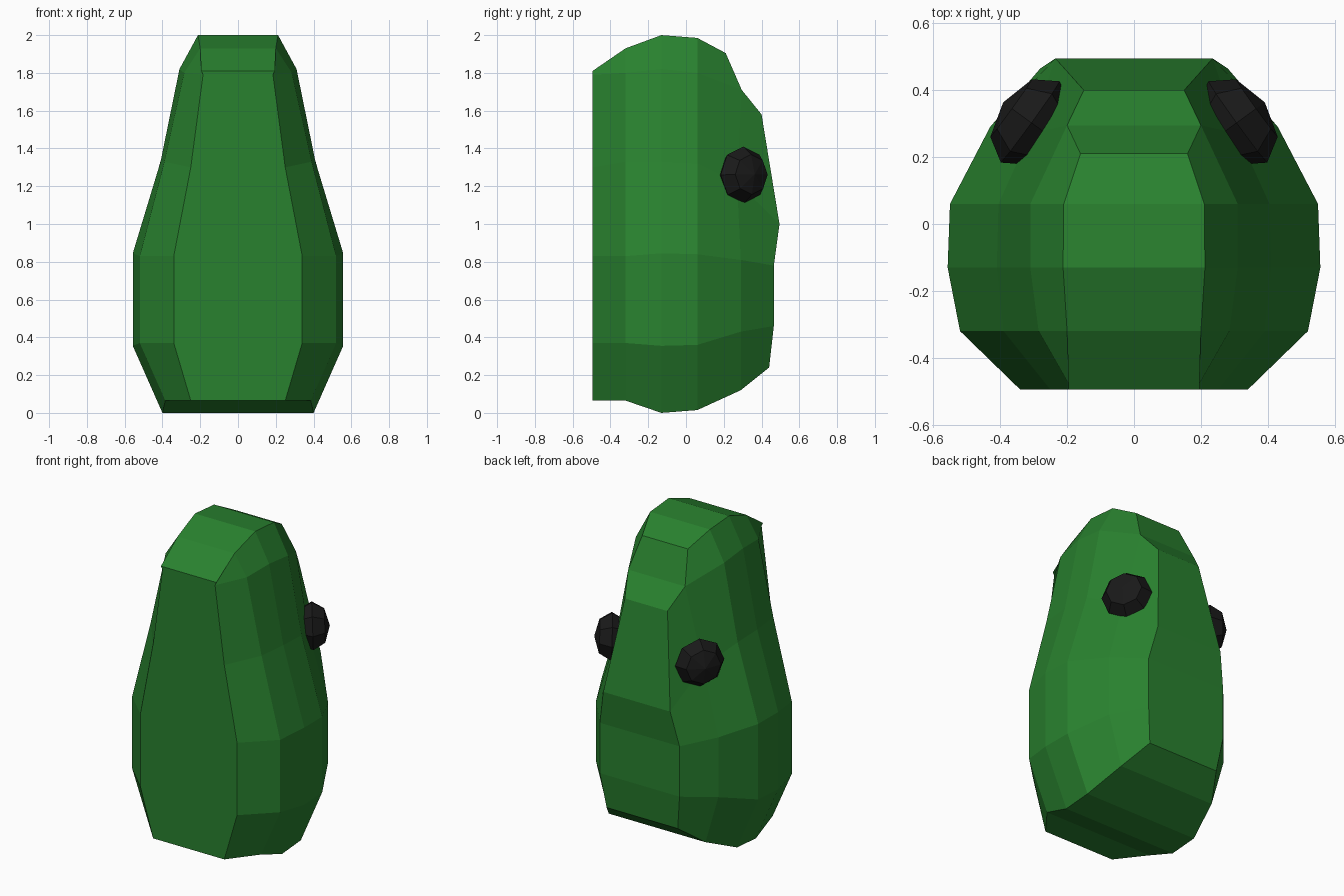
import bpy, bmesh
from mathutils import Vector, Matrix

if "Cube" in bpy.data.objects:
    bpy.data.objects.remove(bpy.data.objects["Cube"])


def material(name, color):
    m = bpy.data.materials.new(name)
    m.diffuse_color = (*color, 1)
    m.use_nodes = True
    m.node_tree.nodes["Principled BSDF"].inputs["Base Color"].default_value = m.diffuse_color
    return m


green = material("green", (0.022, 0.22, 0.028))
black = material("black", (0.01, 0.01, 0.01))


def add_object(name, bm, mat):
    bmesh.ops.recalc_face_normals(bm, faces=bm.faces)
    me = bpy.data.meshes.new(name)
    bm.to_mesh(me)
    bm.free()
    me.materials.append(mat)
    ob = bpy.data.objects.new(name, me)
    bpy.context.collection.objects.link(ob)
    return ob


# Body: half cross-sections (bottom to top), lofted along y and mirrored in x
def section(y, pts):
    return [(x, y, z) for x, z in pts]


rings = [
    section(-0.495, [(.25, .065), (.34, .37), (.34, .83), (.25, 1.3), (.185, 1.79), (.195, 1.81)]),
    section(-0.32, [(.385, .065), (.52, .37), (.52, .83), (.39, 1.33), (.285, 1.8), (.2, 1.93)]),
    section(-0.13, [(.40, 0), (.557, .355), (.557, .845), (.41, 1.33), (.31, 1.82), (.212, 2.0)]),
    section(0.06, [(.40, .015), (.55, .36), (.55, .84), (.405, 1.32), (.31, 1.8), (.21, 1.985)]),
    # eye-socket ring, then the rim of the narrow rear panel
    [(.34, .29, .12), (.43, .29, .43), (.43, .29, .81), (.31, .27, 1.22), (.2, .295, 1.71), (.16, .21, 1.905)],
    [(.25, .44, .24), (.28, .465, .46), (.28, .465, .78), (.235, .495, 1.0), (.15, .40, 1.58), (.2, .295, 1.71)],
]
bm = bmesh.new()
R = [[bm.verts.new(p) for p in r] for r in rings]
L = [[bm.verts.new((-x, y, z)) for x, y, z in r] for r in rings]
for i in range(len(rings) - 1):
    for S in (R, L):
        for j in range(5):
            bm.faces.new((S[i][j], S[i + 1][j], S[i + 1][j + 1], S[i][j + 1]))
    for j in (0, 5):  # underside and crown strips
        bm.faces.new((L[i][j], L[i + 1][j], R[i + 1][j], R[i][j]))
for j in range(5):  # rear panel
    bm.faces.new((L[-1][j], L[-1][j + 1], R[-1][j + 1], R[-1][j]))
bm.faces.new(R[0] + L[0][::-1])  # flat front
bmesh.ops.remove_doubles(bm, verts=bm.verts, dist=0.001)
add_object("body", bm, green)

# Eyes: flattened faceted balls set into the sockets
for side, name in ((1, "eye_right"), (-1, "eye_left")):
    rot = Vector((0.8 * side, 0.58, 0.03)).to_track_quat('Z', 'Y').to_matrix().to_4x4()
    bm = bmesh.new()
    bmesh.ops.create_uvsphere(
        bm, u_segments=8, v_segments=4, radius=1,
        matrix=Matrix.Translation((0.31 * side, 0.305, 1.26)) @ rot @ Matrix.Diagonal((.15, .15, .1, 1)))
    add_object(name, bm, black)
